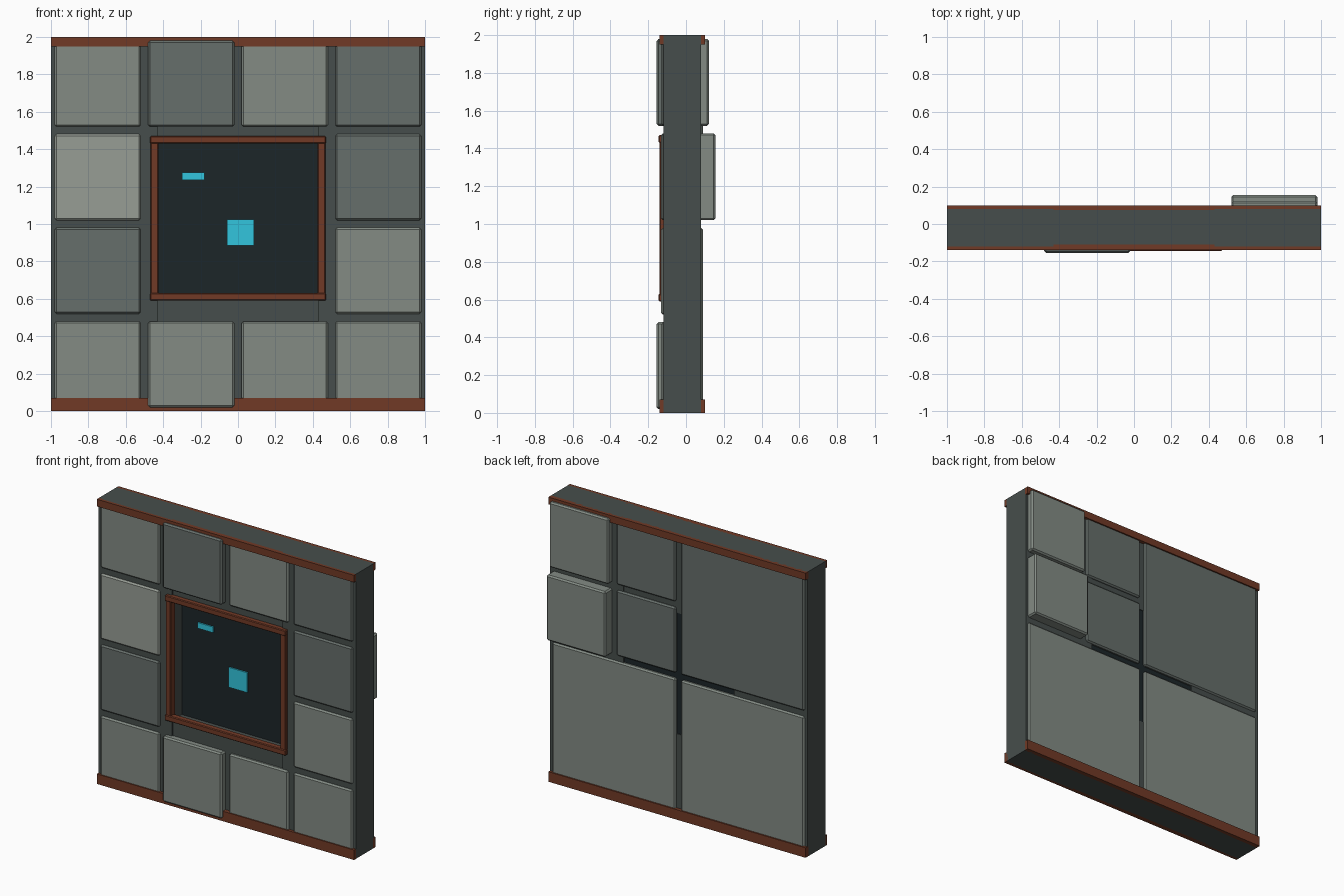
import bpy

if "Cube" in bpy.data.objects:
    bpy.data.objects.remove(bpy.data.objects["Cube"])


def material(name, rgb):
    m = bpy.data.materials.new(name)
    m.diffuse_color = [(c / 255) ** 2.2 for c in rgb] + [1]
    m.use_nodes = True
    m.node_tree.nodes["Principled BSDF"].inputs["Base Color"].default_value = m.diffuse_color
    return m


CORE = material("core_grey", (72, 79, 77))
MID = material("panel_mid", (130, 138, 131))
DARK = material("panel_dark", (102, 110, 106))
LIGHT = material("panel_light", (150, 156, 148))
RUST = material("rust_trim", (112, 60, 42))
BLACK = material("recess_dark", (34, 42, 45))
CYAN = material("cyan_light", (54, 195, 220))


def box(name, x, y, z, mat, bevel=0):
    """Box from (min, max) ranges, with an optional chamfer."""
    bpy.ops.mesh.primitive_cube_add(size=1)
    o = bpy.context.object
    o.name = name
    mid = [(r[0] + r[1]) / 2 for r in (x, y, z)]
    dim = [r[1] - r[0] for r in (x, y, z)]
    for v in o.data.vertices:
        v.co = [v.co[i] * dim[i] + mid[i] for i in range(3)]
    o.data.materials.append(mat)
    if bevel:
        b = o.modifiers.new("chamfer", "BEVEL")
        b.width = bevel
        b.segments = 1
    return o


# Wall core around the window opening
for s, side in ((-1, "left"), (1, "right")):
    box("core_" + side, sorted((s, s * 0.43)), (-0.12, 0.08), (0, 2), CORE)
box("core_below", (-0.43, 0.43), (-0.11, 0.075), (0, 0.59), CORE)
box("core_above", (-0.43, 0.43), (-0.11, 0.075), (1.44, 2), CORE)

# Trim strips along top and bottom, front and back
for z, level in (((0, 0.07), "bottom"), ((1.95, 2), "top")):
    box(f"trim_{level}_front", (-1, 1), (-0.14, -0.105), z, RUST)
    box(f"trim_{level}_back", (-1, 1), (0.07, 0.10), z, RUST)

# Front panels, rows listed from the bottom up
tones = [[MID, MID, MID, MID], [DARK, None, None, MID],
         [LIGHT, None, None, DARK], [MID, DARK, MID, DARK]]
raised = {(0, 1), (3, 1)}
for r, row in enumerate(tones):
    for c, tone in enumerate(row):
        if tone:
            x, z = -0.98 + c * 0.5, 0.02 + r * 0.5
            front = -0.155 if (r, c) in raised else -0.132
            box(f"front_panel_{r}_{c}", (x, x + 0.46), (front, -0.10),
                (z, z + 0.46), tone, 0.01)

# Back panels: x, z, size, outer y, tone
for i, (x, z, size, y, tone) in enumerate([
        (-0.98, 0.02, 0.96, 0.09, MID), (0.02, 0.02, 0.96, 0.09, MID),
        (-0.98, 1.02, 0.96, 0.09, DARK), (0.02, 1.02, 0.46, 0.09, DARK),
        (0.02, 1.52, 0.46, 0.09, DARK), (0.52, 1.02, 0.46, 0.155, MID),
        (0.52, 1.52, 0.46, 0.122, MID)]):
    box(f"back_panel_{i}", (x, x + size), (0.06, y), (z, z + size), tone, 0.01)

# Recess back plate with lights
box("recess_plate", (-0.43, 0.43), (-0.01, 0.07), (0.59, 1.44), BLACK)
box("small_light", (-0.30, -0.18), (-0.02, 0), (1.235, 1.275), CYAN)
box("square_light", (-0.06, 0.085), (-0.02, 0), (0.885, 1.025), CYAN)

# Window frame
box("frame_bottom", (-0.47, 0.47), (-0.145, -0.10), (0.59, 0.63), RUST, 0.005)
box("frame_top", (-0.47, 0.47), (-0.145, -0.10), (1.43, 1.47), RUST, 0.005)
for s, side in ((-1, "left"), (1, "right")):
    box("frame_" + side, sorted((s * 0.425, s * 0.467)), (-0.14, -0.09),
        (0.62, 1.44), RUST, 0.005)
